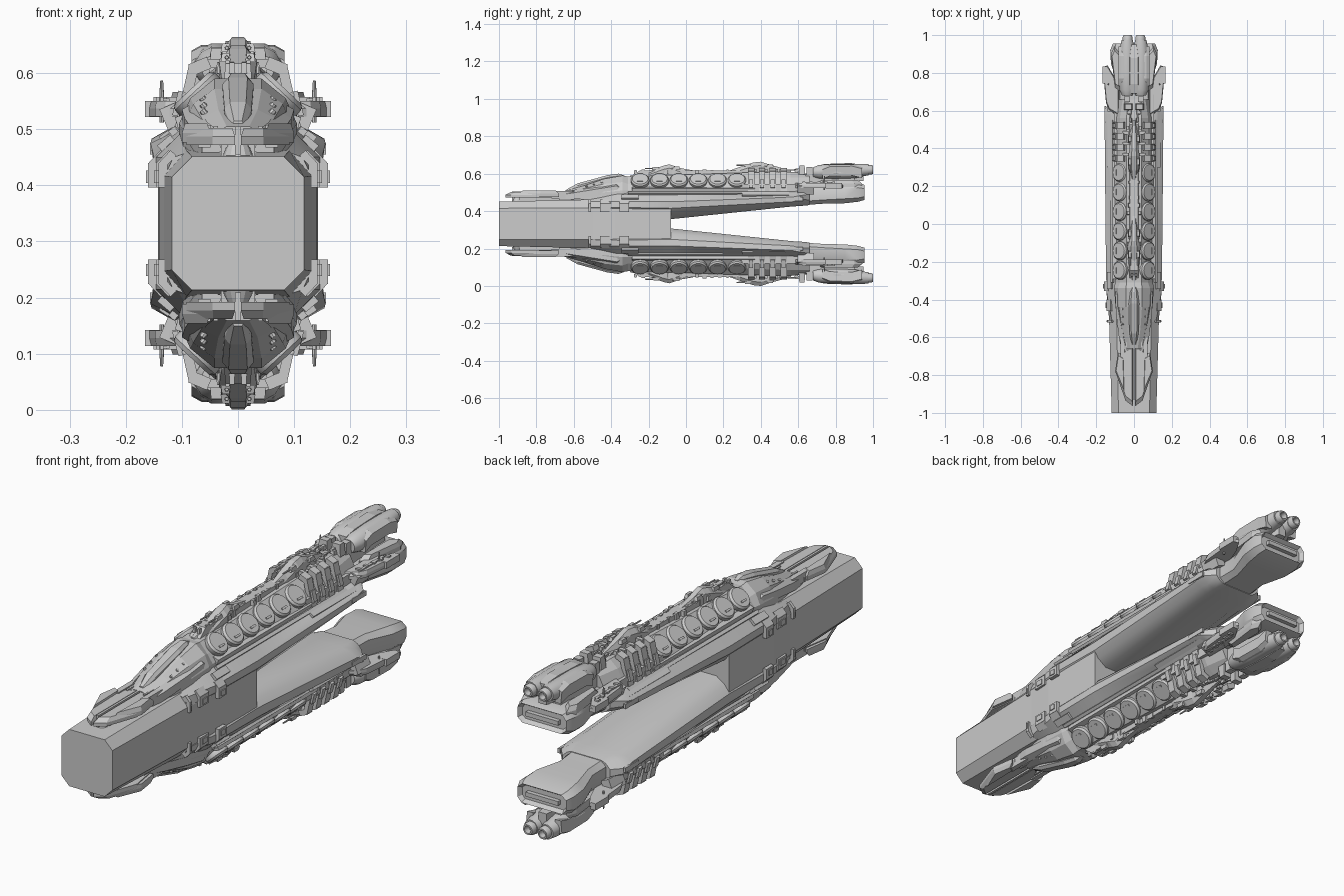
import bpy, bmesh, math, random
from mathutils import Matrix, Vector
random.seed(4)
ZC = 0.332  # horizontal mirror plane height

def loft(bm, rings, inset=0):
    vs = [[bm.verts.new(p) for p in r] for r in rings]
    n = len(vs[0])
    for a, b in zip(vs, vs[1:]):
        for i in range(n):
            bm.faces.new((a[i], a[(i+1) % n], b[(i+1) % n], b[i]))
    bm.faces.new(vs[0][::-1])
    end = bm.faces.new(vs[-1])
    if inset:
        bm.normal_update()
        bmesh.ops.inset_individual(bm, faces=[end], thickness=inset)
        for v in end.verts:
            v.co.y -= inset * 1.5

def half(y, pts):
    # full ring from a right-hand half profile of (x, z)
    return [(x, y, z) for x, z in pts] + [(-x, y, z) for x, z in reversed(pts) if x > 0]

def box(bm, c, s, rot=0, taper=1):
    x, y, z = (k / 2 for k in s)
    m = Matrix.Translation(c) @ Matrix.Rotation(rot, 4, 'Y')
    ring = lambda k, h: [m @ Vector(p) for p in ((-x*k, -y*k, h), (x*k, -y*k, h), (x*k, y*k, h), (-x*k, y*k, h))]
    loft(bm, [ring(1, -z), ring(taper, z)])

def lathe(bm, prof, m, seg=20):
    loft(bm, [[m @ Vector((r*math.cos(2*math.pi*i/seg), r*math.sin(2*math.pi*i/seg), h))
               for i in range(seg)] for r, h in prof])

def prism(bm, pts, z0, z1, k=1.0):
    cx = sum(p[0] for p in pts) / len(pts)
    cy = sum(p[1] for p in pts) / len(pts)
    sc = lambda f: [(cx+(x-cx)*f, cy+(y-cy)*f) for x, y in pts]
    zm = z0 + (z1-z0) * 0.5
    loft(bm, [[(x, y, z0) for x, y in pts], [(x, y, zm) for x, y in pts], [(x, y, z1) for x, y in sc(k)]])

def part(name, bm, mx=False, mz=True, smooth=False):
    # mirror copies left/right and top/bottom, then make the object
    for on, m in ((mx, Matrix.Diagonal((-1, 1, 1, 1))),
                  (mz, Matrix.Translation((0, 0, 2*ZC)) @ Matrix.Diagonal((1, 1, -1, 1)))):
        if on:
            d = bmesh.ops.duplicate(bm, geom=bm.verts[:] + bm.edges[:] + bm.faces[:])['geom']
            bmesh.ops.transform(bm, matrix=m, verts=[g for g in d if isinstance(g, bmesh.types.BMVert)])
    bmesh.ops.recalc_face_normals(bm, faces=bm.faces[:])
    me = bpy.data.meshes.new(name)
    bm.to_mesh(me)
    bm.free()
    ob = bpy.data.objects.new(name, me)
    bpy.context.collection.objects.link(ob)
    if smooth:
        bpy.context.view_layer.objects.active = ob
        ob.select_set(True)
        bpy.ops.object.shade_smooth_by_angle(angle=math.radians(32))
        ob.select_set(False)

new = bmesh.new

# Octagonal forward hull, ending in the flat back of the fork
b = new()
loft(b, [half(y, [(w-cx, ZC-h), (w, ZC-h+cz), (w, ZC+h-cz), (w-cx, ZC+h)]) for y, w, h, cx, cz in
         [(-1, .118, .119, .036, .036), (-.5, .132, .13, .04, .045), (-.38, .14, .15, .04, .07),
          (-.08, .143, .155, .04, .075)]])
part("main_hull", b, mz=False)

# Fork prongs with shoulders, narrowing to a neck
b = new()
loft(b, [half(y, p) for y, p in [
    (-.52, [(.07, .37), (.11, .40), (.13, .418), (.115, .45), (.08, .462)]),
    (-.36, [(.08, .36), (.12, .39), (.146, .42), (.146, .45), (.10, .495)]),
    (-.08, [(.085, .357), (.125, .385), (.146, .415), (.150, .45), (.105, .50)]),
    (.57, [(.08, .425), (.12, .435), (.152, .45), (.156, .475), (.11, .505)]),
    (.61, [(.08, .427), (.115, .437), (.152, .462), (.154, .483), (.11, .508)]),
    (.66, [(.07, .432), (.09, .44), (.11, .46), (.11, .49), (.09, .515)])]])
part("fork_prong", b, smooth=True)

# Flared tail nozzle block on each prong
b = new()
loft(b, [half(y, p) for y, p in [
    (.60, [(.07, .43), (.095, .45), (.095, .50), (.08, .53)]),
    (.74, [(.065, .44), (.085, .46), (.085, .51), (.07, .54)]),
    (.85, [(.095, .442), (.122, .466), (.122, .52), (.10, .55)]),
    (.92, [(.10, .45), (.126, .47), (.126, .525), (.105, .55)]),
    (.955, [(.09, .46), (.112, .478), (.112, .52), (.095, .54)])]], inset=.012)
box(b, (0, .94, .5), (.15, .03, .018))
part("tail_nozzle", b, smooth=True)

# Sloped deck superstructure
b = new()
loft(b, [half(y, [(w, .45), (w, zl), (m, zm), (t, zt)]) for y, w, zl, m, zm, t, zt in [
    (-.66, .05, .47, .045, .49, .02, .505), (-.55, .08, .485, .065, .52, .035, .535),
    (-.44, .098, .50, .08, .545, .042, .572), (-.34, .105, .51, .085, .555, .042, .59),
    (-.31, .10, .51, .075, .545, .04, .585), (.3, .105, .525, .075, .57, .04, .605),
    (.56, .10, .53, .075, .58, .04, .61), (.66, .09, .52, .06, .58, .03, .60)]])
part("deck", b)

# Canopy hump and cheek plates ahead of the deck
b = new()
loft(b, [half(y, [(w, z-.04), (w, z-.012), (w*.6, z)]) for y, w, z in
         [(-.64, .012, .515), (-.58, .024, .548), (-.42, .028, .592), (-.36, .02, .60), (-.33, .012, .59)]])
part("canopy", b)
b = new()
loft(b, [[(x, y, z) for x, z in ((w-.035, z-.04), (w, z-.05), (w, z-.015), (w-.025, z))] for y, w, z in
         [(-.68, .064, .50), (-.6, .08, .513), (-.47, .095, .534), (-.37, .10, .55), (-.34, .092, .535)]])
for i in range(3):
    lathe(b, [(.006, 0), (.006, .016)], Matrix.Translation((.054, -.53+.04*i, .522+.011*i)) @ Matrix.Rotation(.7, 4, 'Y'), 8)
box(b, (.06, -.66, .487), (.022, .12, .04))
box(b, (.04, -.62, .50), (.008, .12, .012))
part("cheek_plate", b, mx=True)

# Split nose blades with central keel
b = new()
prism(b, [(.005, -.965), (.045, -.935), (.092, -.80), (.072, -.68), (.02, -.64), (.005, -.64)], .472, .502, .85)
prism(b, [(.05, -.90), (.10, -.78), (.085, -.68), (.055, -.70)], .476, .51, .8)
part("nose_blade", b, mx=True)
b = new()
box(b, (0, -.78, .48), (.01, .30, .05))
box(b, (0, -.76, .456), (.06, .26, .036))
lathe(b, [(.03, 0), (.022, .02), (.014, .035)], Matrix.Translation((0, -.9, .445)), 12)
part("nose_keel", b)

# Row of tilted storage discs along both shoulders
b = new()
for i in range(6):
    y = -.245 + .1035*i
    m = Matrix.Translation((.07, y, .56)) @ Matrix.Rotation(math.radians(43), 4, 'Y')
    lathe(b, [(.036, -.03), (.049, -.006), (.049, .01), (.042, .018)], m, 24)
    q = m @ Vector((.018, 0, .019))
    box(b, q, (.008, .032, .006), math.radians(43))
part("storage_disc", b, mx=True, smooth=True)

# Shelf below the discs and long side rails
b = new()
box(b, (.095, .04, .515), (.03, .66, .022), .3)
box(b, (.115, .12, .496), (.014, .86, .012), .7)
box(b, (.083, .45, .52), (.045, .30, .05))
part("side_shelf", b, mx=True)

# Slanted ribs wrapped over the aft deck
b = new()
for i in range(4):
    y = .348 + .058*i
    box(b, (.091, y, .558), (.018, .034, .115), -.22)
    box(b, (.068, y, .612), (.036, .034, .022), .4)
    box(b, (.104, y, .545), (.016, .022, .045), -.25)
    if i < 3:
        box(b, (.045, y+.02, .617), (.03, .018, .016))
part("rib", b, mx=True)

# Central spine with two raised crests
b = new()
for secs in ([(-.30, .015, .59), (-.2, .03, .615), (-.12, .034, .643), (-.09, .026, .65), (-.03, .024, .63), (.08, .012, .61)],
             [(.2, .01, .605), (.29, .028, .637), (.36, .03, .66), (.40, .024, .664), (.46, .024, .645), (.55, .01, .62)]):
    loft(b, [half(y, [(w, .57), (w, z-.02), (w*.45, z)]) for y, w, z in secs])
box(b, (0, .14, .60), (.05, .86, .034), 0, .9)
part("spine", b)

# Small fittings scattered on the spine
b = new()
for i in range(22):
    y = -.27 + .041*i
    s = random.uniform(.008, .018)
    box(b, (random.uniform(.008, .034), y, .609), (s, random.uniform(.01, .026), random.uniform(.018, .03)), 0, .8)
for y, z in ((-.16, .628), (-.05, .63), (.33, .645), (.45, .64), (.6, .62)):
    box(b, (.022, y, z), (.018, .04, .016), 0, .7)
    lathe(b, [(.004, 0), (.003, .05)], Matrix.Translation((.02, y-.01, z)) @ Matrix.Rotation(math.pi/2, 4, 'X'), 8)
box(b, (.03, .62, .62), (.045, .035, .05), 0, .8)
box(b, (.035, .66, .615), (.03, .03, .04))
part("spine_fitting", b, mx=True)

# Twin-lobed upper engine pod with round exhausts
b = new()
lobe = lambda r, s: [(.036+r*math.cos(math.tau*i/12+.26), r*s*math.sin(math.tau*i/12+.26)) for i in range(12)]
loft(b, [[(x, y, zc+z) for x, z in lobe(r, s)] for y, r, s, zc in
         [(.68, .028, 1, .607), (.71, .042, .9, .61), (.80, .046, .92, .612), (.90, .044, .92, .614),
          (.95, .036, .95, .62), (.975, .031, 1, .621)]])
rot = Matrix.Translation((.034, .94, .621)) @ Matrix.Rotation(-math.pi/2, 4, 'X')
lathe(b, [(.024, 0), (.026, .02), (.026, .05), (.021, .06), (.015, .06), (.012, .035)], rot, 16)
part("engine_pod", b, mx=True, smooth=True)
b = new()
loft(b, [half(y, [(w*1.3, .56), (w*1.3, z-.03), (w, z)]) for y, w, z in
         [(.69, .018, .638), (.74, .022, .652), (.88, .022, .657), (.95, .014, .645)]])
box(b, (0, .77, .565), (.10, .26, .06))
part("pod_cover", b)
b = new()
loft(b, [[(x, y, z) for x, z in ((.05, z-.06), (.078, z-.06), (.083, z-.01), (.065, z), (.05, z))]
         for y, z in [(.73, .632), (.77, .648), (.89, .65), (.94, .637)]])
part("pod_armour", b, mx=True)

# Swept stabiliser wings with antenna posts
b = new()
prism(b, [(.08, .57), (.13, .60), (.148, .64), (.166, .83), (.14, .84), (.105, .78), (.08, .72)], .523, .55, .9)
prism(b, [(.07, .70), (.10, .72), (.122, .90), (.105, .94), (.07, .90)], .53, .566, .8)
box(b, (.153, .79, .536), (.026, .09, .028))
box(b, (.128, .70, .54), (.012, .16, .03))
box(b, (.112, .64, .52), (.04, .09, .05), .4)
lathe(b, [(.004, .512), (.004, .565), (.0025, .587)], Matrix.Translation((.136, .74, 0)), 8)
for i in range(5):
    box(b, (.118+.006*i, .63+.04*i, .551), (.018, .014, .012))
part("stabiliser_wing", b, mx=True)

# Clamp brackets on the hull sides
b = new()
for y, l, x in ((-.33, .05, .152), (-.43, .06, .138), (-.515, .014, .134)):
    box(b, (x, y, .418), (.016, l, .044))
    box(b, (x-.008, y, .446), (.014, l, .032), -.75)
    box(b, (x+.007, y, .415), (.01, l*.5, .022))
box(b, (.128, -.30, .475), (.03, .09, .014), .7)
box(b, (.152, .58, .465), (.01, .09, .02))
box(b, (.13, .45, .488), (.02, .3, .01), .6)
part("clamp_bracket", b, mx=True)
